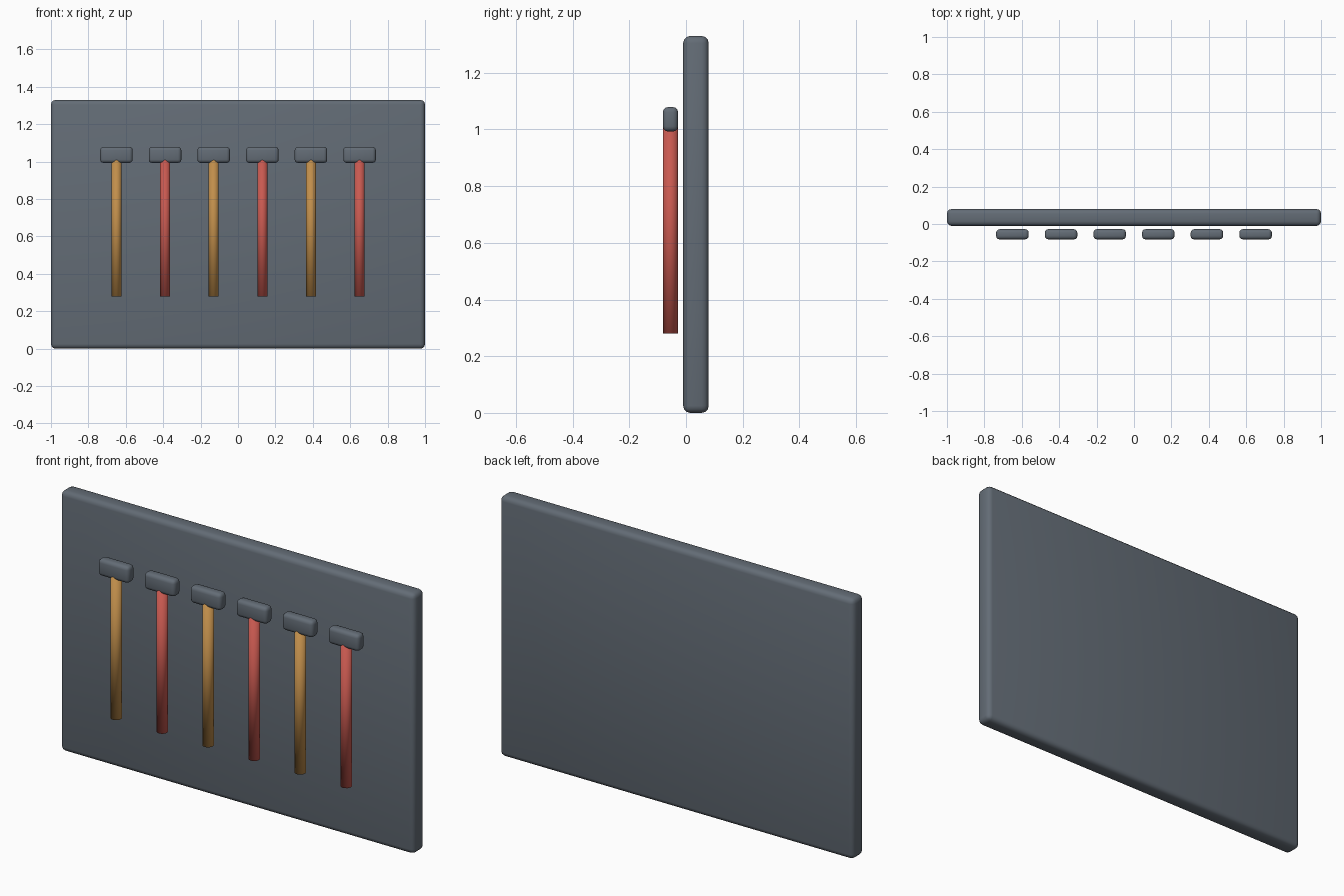
import bpy
import bmesh
from mathutils import Matrix, Vector

cube = bpy.data.objects.get("Cube")
if cube:
    bpy.data.objects.remove(cube, do_unlink=True)


def material(name, rgb):
    mat = bpy.data.materials.new(name)
    mat.use_nodes = True
    color = (*rgb, 1.0)
    mat.diffuse_color = color
    mat.node_tree.nodes["Principled BSDF"].inputs["Base Color"].default_value = color
    return mat


def finish(name, bm, mat):
    mesh = bpy.data.meshes.new(name)
    for face in bm.faces:
        face.smooth = True
    bm.to_mesh(mesh)
    bm.free()
    mesh.materials.append(mat)
    obj = bpy.data.objects.new(name, mesh)
    bpy.context.collection.objects.link(obj)
    return obj


def rounded_box(name, center, size, radius, mat):
    bm = bmesh.new()
    bmesh.ops.create_cube(bm, size=1, matrix=Matrix.Diagonal((*size, 1)))
    obj = finish(name, bm, mat)
    obj.location = Vector(center)
    bevel = obj.modifiers.new("rounded_edges", "BEVEL")
    bevel.width = radius
    bevel.segments = 3
    return obj


def rod(name, center, radius, height, mat):
    # Fully smooth shading carries over the end caps
    bm = bmesh.new()
    bmesh.ops.create_cone(bm, cap_ends=True, segments=16, radius1=radius,
                          radius2=radius, depth=height)
    obj = finish(name, bm, mat)
    obj.location = Vector(center)
    return obj


steel = material("slate_grey", (0.125, 0.15, 0.18))
wood = material("amber_wood", (0.53, 0.27, 0.07))
red = material("red_grip", (0.58, 0.10, 0.08))

# Backing board
rounded_box("board", (0, 0.035, 0.665), (2, 0.09, 1.33), 0.025, steel)

# Row of hanging hammers with alternating handle colours
count, spacing, y = 6, 0.26, -0.055
for i in range(count):
    x = (i - (count - 1) / 2) * spacing
    rod(f"hammer_handle_{i + 1}", (x, y, 0.645), 0.027, 0.73,
        red if i % 2 else wood)
    rounded_box(f"hammer_head_{i + 1}", (x, y, 1.036), (0.174, 0.054, 0.086),
                0.018, steel)
